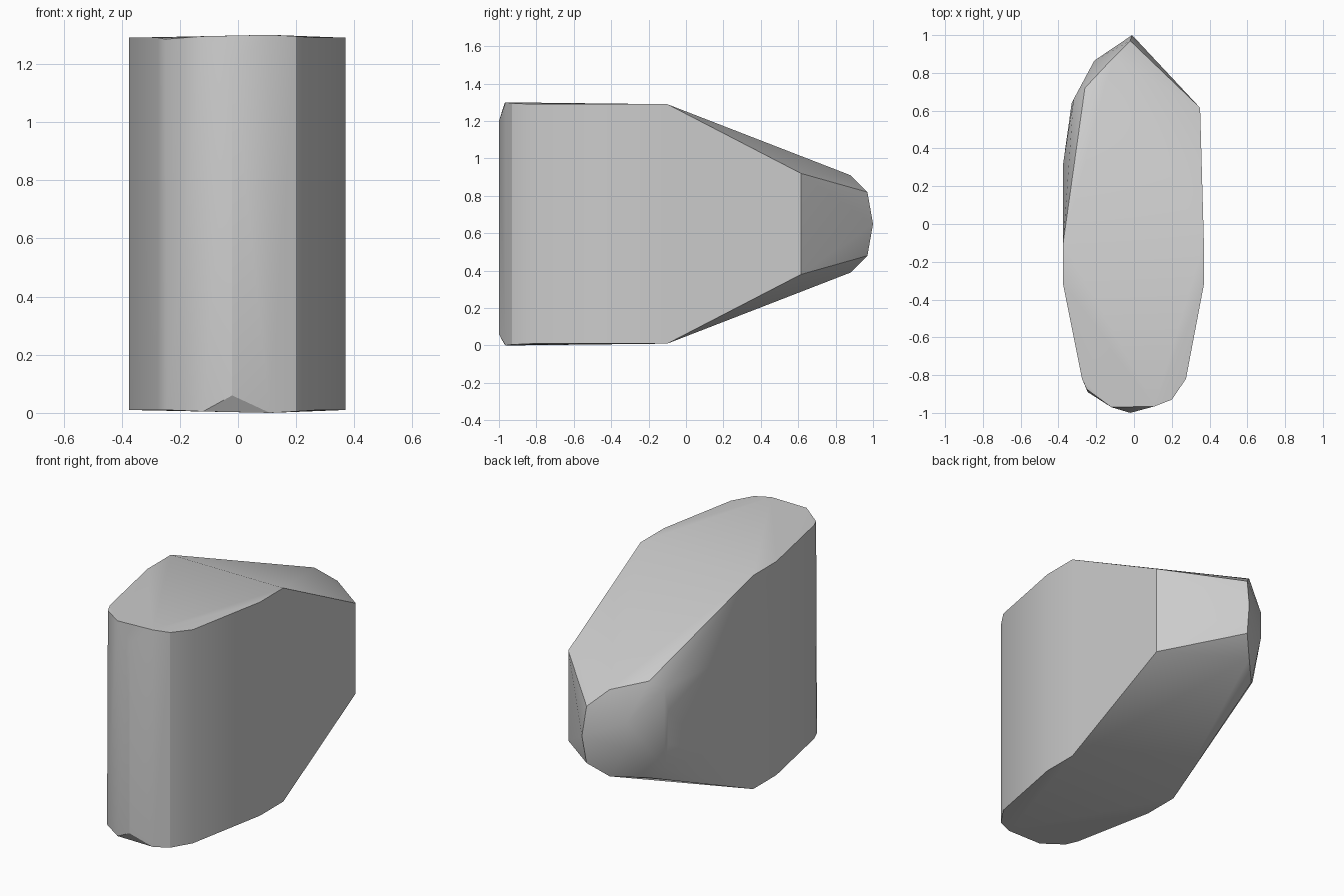
import bpy
import bmesh
import math

cube = bpy.data.objects.get("Cube")
if cube:
    bpy.data.objects.remove(cube, do_unlink=True)

MID = 0.65  # height of the horizontal symmetry plane

grey = bpy.data.materials.new("plain_grey")
grey.use_nodes = True
colour = (0.6, 0.6, 0.6, 1)
grey.diffuse_color = colour
grey.node_tree.nodes["Principled BSDF"].inputs["Base Color"].default_value = colour

# Vertical corner pairs: x, y, half height about the middle
body = [
    (0.37, -0.1, 0.64), (0.37, -0.32, 0.64), (0.275, -0.82, 0.64),
    (0.2, -0.93, 0.645), (0.11, -0.965, 0.65), (-0.12, -0.97, 0.645),
    (-0.375, -0.32, 0.64), (-0.375, -0.1, 0.64),
]
tail = [
    (0.35, 0.615, 0.27), (-0.02, 0.97, 0.17), (-0.11, 0.88, 0.26),
    (-0.26, 0.72, 0.29), (-0.32, 0.66, 0.24), (-0.33, 0.64, 0.1),
    (-0.21, 0.865, 0.08), (-0.375, 0.32, 0.25),
]
points = [(x, y, MID + s * h) for x, y, h in body + tail for s in (-1, 1)]

# Uneven front corner, rounded nose and rear tip
points += [
    (-0.275, -0.82, 1.29), (-0.245, -0.89, 0.01),
    (-0.275, -0.82, 0.01), (-0.25, -0.875, 1.285),
    (-0.02, -1.0, 0.06), (-0.02, -1.0, 1.2),
    (-0.01, 1.0, MID),
]

# Wrap the corners in one closed faceted shell
bm = bmesh.new()
for p in points:
    bm.verts.new(p)
hull = bmesh.ops.convex_hull(bm, input=bm.verts)
spare = {v for v in hull["geom_interior"] + hull["geom_unused"]
         if isinstance(v, bmesh.types.BMVert) and not v.link_faces}
bmesh.ops.delete(bm, geom=list(spare), context="VERTS")
bmesh.ops.dissolve_limit(bm, angle_limit=math.radians(1),
                         verts=bm.verts, edges=bm.edges)
bmesh.ops.recalc_face_normals(bm, faces=bm.faces)
mesh = bpy.data.meshes.new("tapered_block")
bm.to_mesh(mesh)
bm.free()
mesh.materials.append(grey)

block = bpy.data.objects.new("tapered_block", mesh)
bpy.context.collection.objects.link(block)
bpy.ops.object.select_all(action="DESELECT")
block.select_set(True)
bpy.context.view_layer.objects.active = block
bpy.ops.object.shade_smooth_by_angle(angle=math.radians(30))
